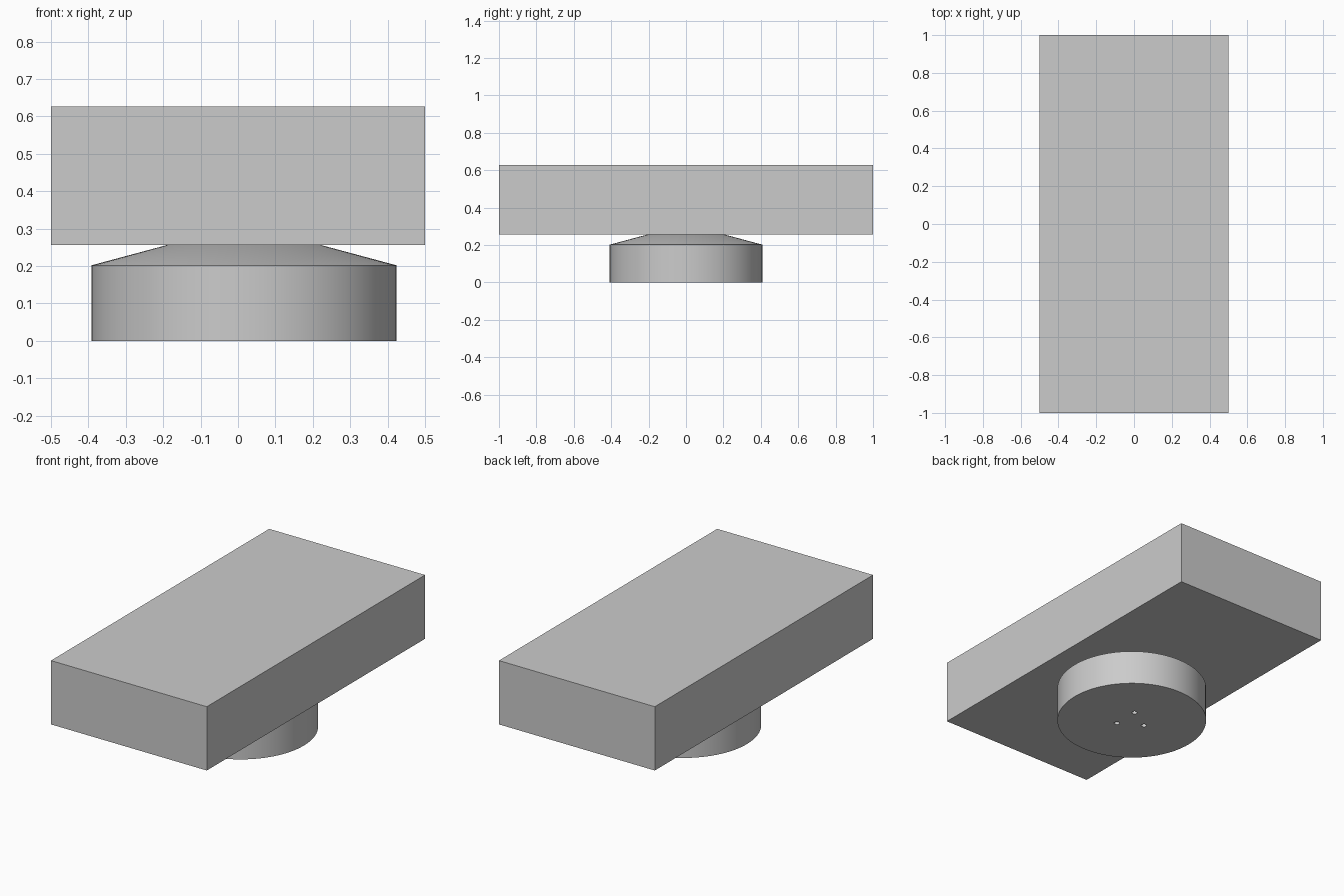
import bpy, bmesh, math

if "Cube" in bpy.data.objects:
    bpy.data.objects.remove(bpy.data.objects["Cube"])

grey = bpy.data.materials.new("light_grey")
grey.diffuse_color = (0.6, 0.6, 0.6, 1)
grey.use_nodes = True
grey.node_tree.nodes["Principled BSDF"].inputs["Base Color"].default_value = grey.diffuse_color

BASE_X = 0.016      # the round base sits slightly off centre
BODY_Z0, BODY_Z1 = 0.257, 0.627


def finish(bm, name):
    mesh = bpy.data.meshes.new(name)
    bmesh.ops.recalc_face_normals(bm, faces=bm.faces)
    bm.to_mesh(mesh)
    bm.free()
    obj = bpy.data.objects.new(name, mesh)
    bpy.context.collection.objects.link(obj)
    mesh.materials.append(grey)
    return obj


def lathe(name, profile, centre, sides):
    """Closed solid from rings of (radius, z)."""
    bm = bmesh.new()
    rings = []
    for r, z in profile:
        rings.append([bm.verts.new((centre[0] + r * math.cos(2 * math.pi * i / sides),
                                    centre[1] + r * math.sin(2 * math.pi * i / sides), z))
                      for i in range(sides)])
    for low, high in zip(rings, rings[1:]):
        for i in range(sides):
            j = (i + 1) % sides
            bm.faces.new((low[i], low[j], high[j], high[i]))
    bm.faces.new(rings[0][::-1])
    bm.faces.new(rings[-1])
    return finish(bm, name)


# rectangular block on top
bm = bmesh.new()
bmesh.ops.create_cube(bm, size=1)
for v in bm.verts:
    v.co.y *= 2
    v.co.z = BODY_Z0 if v.co.z < 0 else BODY_Z1
finish(bm, "block")

# round base with a sloped shoulder
base = lathe("round_base", [(0.408, 0), (0.408, 0.202), (0.203, BODY_Z0)], (BASE_X, 0), 96)

# three small screw holes in the underside
for k in range(3):
    a = math.radians(60 + 120 * k)
    pos = (BASE_X + 0.087 * math.cos(a), 0.087 * math.sin(a))
    cutter = lathe("screw_hole_cutter", [(0.015, -0.05), (0.015, 0.1)], pos, 24)
    cutter.hide_render = True
    cutter.hide_set(True)
    mod = base.modifiers.new("screw_hole", 'BOOLEAN')
    mod.operation = 'DIFFERENCE'
    mod.solver = 'EXACT'
    mod.object = cutter

# apply the holes, then smooth the round walls
bpy.context.view_layer.objects.active = base
base.select_set(True)
for mod in list(base.modifiers):
    bpy.ops.object.modifier_apply(modifier=mod.name)
for obj in [o for o in bpy.data.objects if o.hide_render]:
    bpy.data.objects.remove(obj)
bpy.ops.object.shade_smooth_by_angle(angle=math.radians(30))
